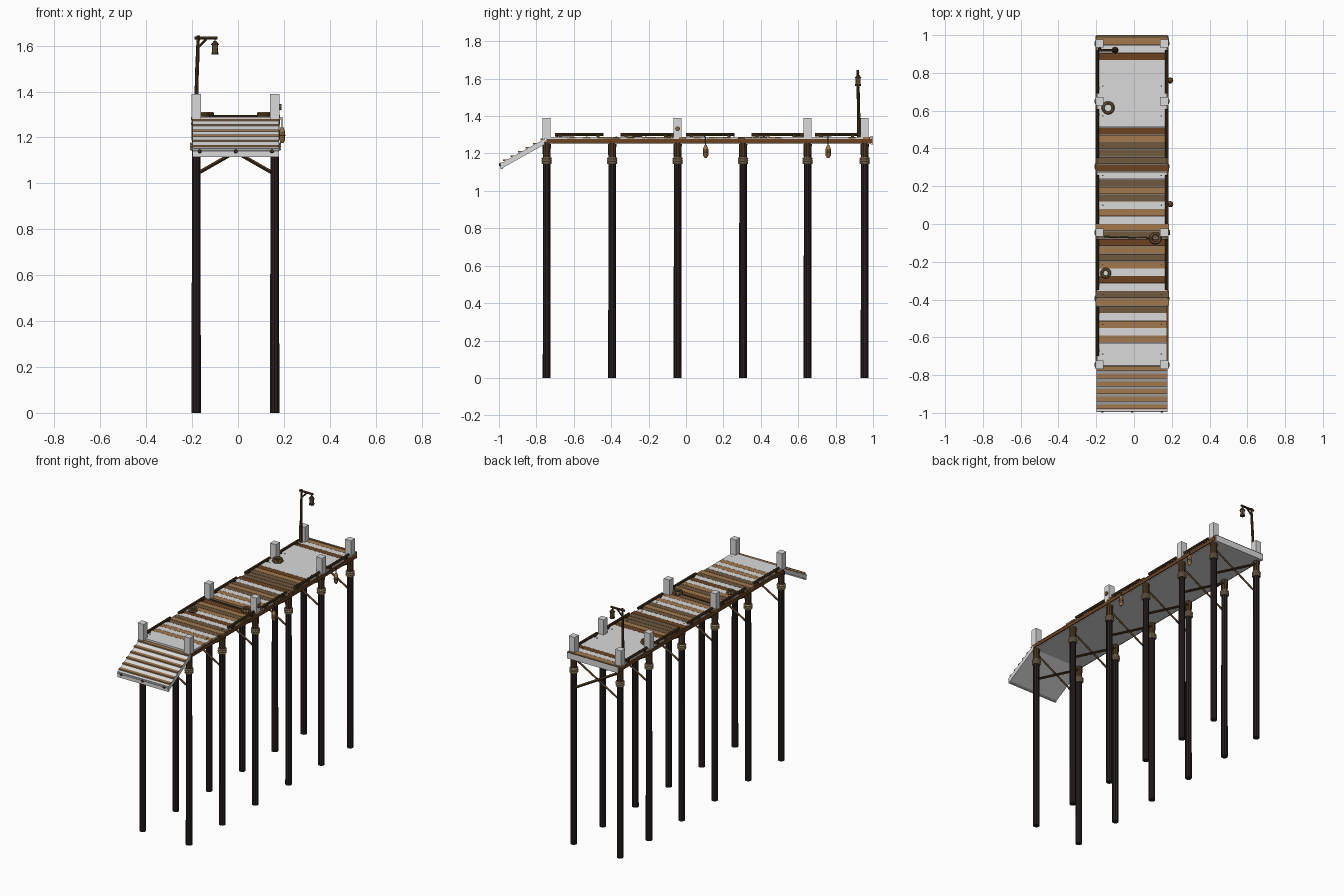
import bpy, math
from mathutils import Vector

cube = bpy.data.objects.get("Cube")
if cube:
    bpy.data.objects.remove(cube, do_unlink=True)


def material(name, r, g, b):
    m = bpy.data.materials.new(name)
    m.use_nodes = True
    m.diffuse_color = (r, g, b, 1)
    m.node_tree.nodes["Principled BSDF"].inputs["Base Color"].default_value = (r, g, b, 1)
    return m


PALE = material("pale grey", 0.7, 0.7, 0.7)
TAN = material("tan wood", 0.36, 0.19, 0.075)
RED = material("red brown wood", 0.15, 0.055, 0.016)
OLIVE = material("olive wood", 0.16, 0.10, 0.05)
TAR = material("tarred wood", 0.022, 0.014, 0.014)
DARK = material("dark brown wood", 0.075, 0.04, 0.016)
ROPE = material("rope", 0.2, 0.12, 0.05)
BAND = material("pale rope", 0.38, 0.28, 0.16)


def finish(name, mat, smooth=False):
    ob = bpy.context.object
    ob.name = name
    ob.data.materials.append(mat)
    if smooth:
        bpy.ops.object.shade_smooth_by_angle()
    return ob


def box(name, center, size, mat, tilt=0):
    bpy.ops.mesh.primitive_cube_add(size=1, location=center, rotation=(tilt, 0, 0))
    bpy.context.object.scale = size
    return finish(name, mat)


def rod(name, a, b, r, mat, r2=None, sides=8):
    a, b = Vector(a), Vector(b)
    d = b - a
    bpy.ops.mesh.primitive_cone_add(vertices=sides, radius1=r, radius2=r if r2 is None else r2,
                                    depth=d.length, location=(a + b) / 2)
    bpy.context.object.rotation_euler = d.to_track_quat('Z', 'Y').to_euler()
    return finish(name, mat, sides > 6)


def ring(name, center, radius, thick, mat):
    bpy.ops.mesh.primitive_torus_add(location=center, major_radius=radius, minor_radius=thick,
                                     major_segments=20, minor_segments=6)
    return finish(name, mat, True)


MID, WIDTH = -0.01, 0.376
LEFT, RIGHT = 0.16, -0.182
ROWS = [-0.745, -0.395, -0.045, 0.305, 0.65, 0.955]

# Piles with rope collars, and crossed braces at each row
for y in ROWS:
    for x in (LEFT, RIGHT):
        rod("pile", (x, y, 0), (x, y, 1.18), 0.021, TAR, 0.02, 10)
        rod("pile_head", (x, y, 1.17), (x, y, 1.262), 0.02, DARK, 0.023, 10)
        for i in range(3):
            ring("pile_collar", (x, y, 1.15 + i * 0.011), 0.021, 0.007, BAND)
    for side, a, b in ((0.008, LEFT, RIGHT), (-0.008, RIGHT, LEFT)):
        rod("cross_brace", (a, y + side, 1.04), (b, y + side, 1.235), 0.008, DARK, sides=4)

# Deck slab, edge beams and end board
box("deck_slab", (MID, 0.125, 1.265), (WIDTH - 0.006, 1.74, 0.028), PALE)
for s in (-1, 1):
    x = MID + s * WIDTH / 2
    box("edge_beam", (x, 0.125, 1.267), (0.01, 1.74, 0.022), RED)
box("end_board", (MID, 0.994, 1.268), (WIDTH, 0.012, 0.038), PALE)
box("end_trim", (MID, 0.992, 1.289), (WIDTH, 0.016, 0.006), OLIVE)

# Deck planks, listed from the back by wood colour
woods = {"L": PALE, "T": TAN, "D": RED, "O": OLIVE}
order = "TLD" + "L" * 9 + "DTOOODLOTOLTLTODTOTLDLOTOLTLTLLL"
wide = (0, 17, 25, 34, 35)
for k, code in enumerate(order):
    y = 0.966 - 0.0394 * k
    depth = 0.0394 if code == "L" else 0.037
    width = WIDTH + 0.014 if k in wide else WIDTH - 0.006
    box("deck_plank", (MID, y, 1.283), (width, depth, 0.012), woods[code])
    if k % 4 == 2:
        for x in (-0.165, 0.145):
            rod("nail", (x, y, 1.288), (x, y, 1.291), 0.004, DARK, sides=6)

# Rail logs lying along the deck edges
bays = [(-0.35, -0.08), (0.0, 0.26), (0.35, 0.61), (0.69, 0.92)]
for x, spans in ((-0.193, [(-0.7, -0.44)] + bays), (0.173, bays)):
    for a, b in spans:
        rod("edge_rail", (x, a, 1.3), (x, b, 1.302), 0.009, DARK, 0.008)
        for y in (a + 0.03, b - 0.03):
            box("rail_block", (x, y, 1.291), (0.02, 0.016, 0.012), DARK)

# Square bollard posts
for y in (ROWS[0], ROWS[2], ROWS[4], ROWS[5]):
    for x in (LEFT, RIGHT):
        box("deck_post", (x, y, 1.335), (0.043, 0.043, 0.11), PALE)

# Sloping ramp with treads and bolts
slope = math.atan2(0.132, 0.235)
box("ramp_slab", (MID, -0.869, 1.2), (WIDTH, 0.274, 0.026), PALE, slope)
box("ramp_front", (MID, -0.985, 1.134), (WIDTH, 0.012, 0.036), PALE)
for i in range(6):
    box("ramp_tread", (MID, -0.966 + 0.04 * i, 1.163 + 0.0225 * i), (WIDTH, 0.026, 0.008), TAN)
for x in (-0.167, MID, 0.148):
    rod("ramp_bolt", (x, -0.985, 1.14), (x, -0.999, 1.14), 0.011, DARK, 0.007, 6)

# Rope coils on the deck and around a post
for x, y, r in ((-0.137, 0.615, 0.028), (-0.15, -0.26, 0.022), (0.113, -0.075, 0.026)):
    for i in range(2):
        ring("rope_coil", (x, y, 1.295 + 0.009 * i), r - 0.002 * i, 0.007, ROPE)
rod("loose_rope", (-0.16, -0.068, 1.293), (0.1, -0.075, 1.293), 0.004, DARK)
rod("post_peg", (0.18, ROWS[2], 1.332), (0.19, ROWS[2], 1.332), 0.013, ROPE)

# Hanging floats on the left side
for y in (0.105, 0.76):
    x = 0.192
    rod("float_cord", (x, y, 1.24), (x, y, 1.29), 0.003, ROPE, sides=6)
    rod("float_top", (x, y, 1.225), (x, y, 1.245), 0.014, TAN, 0.006, 10)
    rod("float_body", (x, y, 1.19), (x, y, 1.225), 0.014, TAN, sides=10)
    rod("float_tip", (x, y, 1.175), (x, y, 1.19), 0.006, TAN, 0.014, 10)
    ring("float_band", (x, y, 1.208), 0.013, 0.003, RED)

# Lamp post, arm and lantern
rod("lamp_post", (-0.182, 0.925, 1.285), (-0.179, 0.922, 1.48), 0.01, DARK, 0.008)
rod("lamp_post_top", (-0.179, 0.922, 1.47), (-0.173, 0.918, 1.645), 0.009, DARK, 0.007)
rod("lamp_arm", (-0.19, 0.92, 1.634), (-0.09, 0.92, 1.634), 0.007, DARK)
rod("lamp_brace", (-0.175, 0.92, 1.59), (-0.135, 0.92, 1.632), 0.005, DARK, sides=6)
lx, ly = -0.1, 0.92
rod("lantern_hook", (lx, ly, 1.615), (lx, ly, 1.635), 0.003, DARK, sides=6)
rod("lantern_roof", (lx, ly, 1.603), (lx, ly, 1.62), 0.019, DARK, 0.006, 8)
rod("lantern_body", (lx, ly, 1.57), (lx, ly, 1.604), 0.013, ROPE, 0.014, 8)
rod("lantern_base", (lx, ly, 1.562), (lx, ly, 1.571), 0.016, DARK, sides=8)
